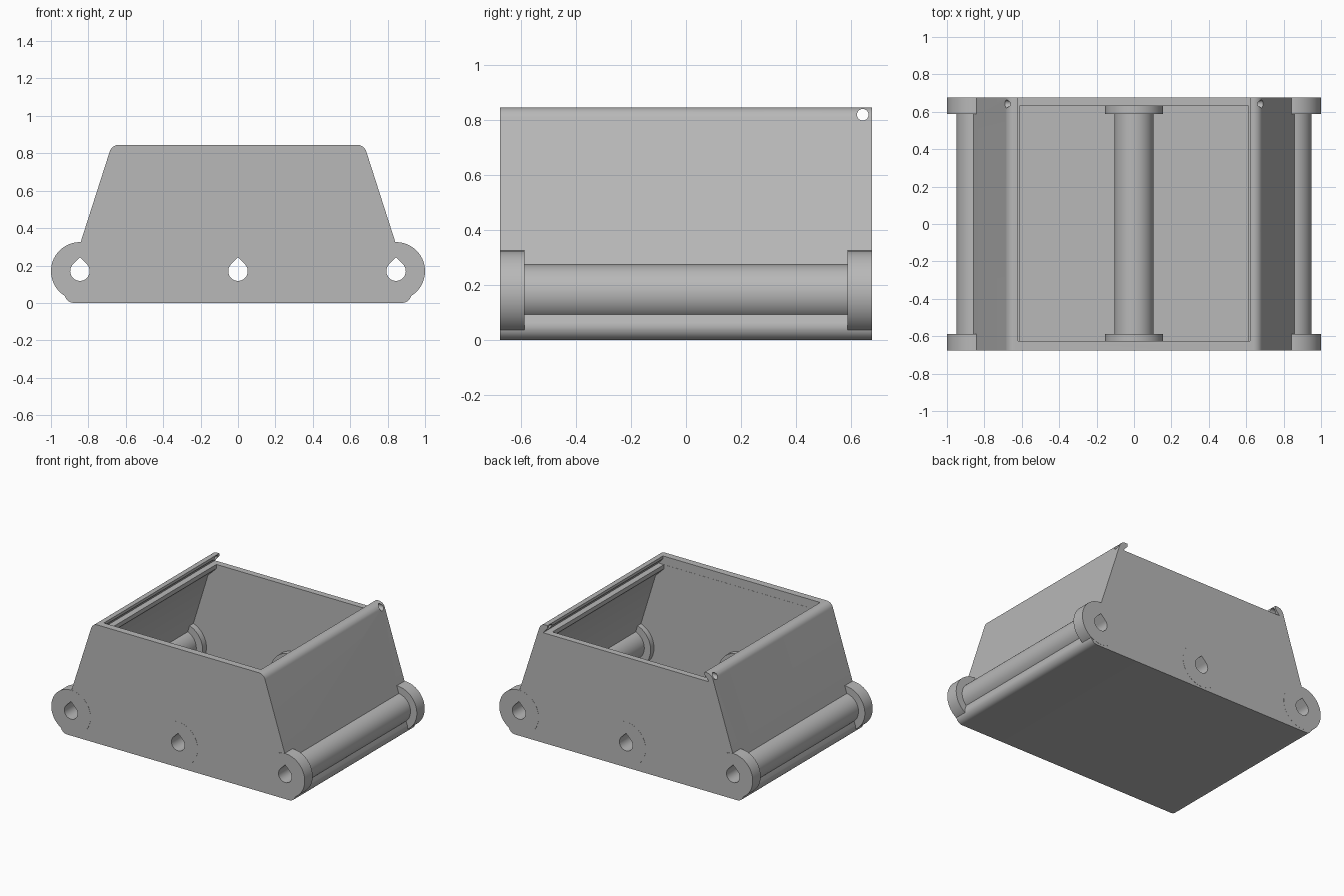
import bpy, bmesh, math

if "Cube" in bpy.data.objects:
    bpy.data.objects.remove(bpy.data.objects["Cube"])

grey = bpy.data.materials.new("matte grey")
grey.diffuse_color = (0.48, 0.48, 0.48, 1)
grey.use_nodes = True
grey.node_tree.nodes["Principled BSDF"].inputs["Base Color"].default_value = grey.diffuse_color
HALF_Y, AXLE_Z, AXLE_X = 0.675, 0.17, 0.845


def prism(name, pts, y0, y1):
    """Extrude an (x, z) outline along y."""
    bm = bmesh.new()
    face = bm.faces.new([bm.verts.new((x, y0, z)) for x, z in pts])
    out = bmesh.ops.extrude_face_region(bm, geom=[face])
    verts = [v for v in out["geom"] if isinstance(v, bmesh.types.BMVert)]
    bmesh.ops.translate(bm, vec=(0, y1 - y0, 0), verts=verts)
    bmesh.ops.recalc_face_normals(bm, faces=bm.faces)
    me = bpy.data.meshes.new(name)
    bm.to_mesh(me)
    bm.free()
    ob = bpy.data.objects.new(name, me)
    bpy.context.collection.objects.link(ob)
    me.materials.append(grey)
    return ob


def arc(cx, cz, r, a0, a1, n):
    return [(cx + r * math.cos(math.radians(a0 + (a1 - a0) * i / n)),
             cz + r * math.sin(math.radians(a0 + (a1 - a0) * i / n))) for i in range(n + 1)]


def disc(name, x, r, y0, y1):
    return prism(name, arc(x, AXLE_Z, r, 0, 360, 72)[:-1], y0, y1)


def mirrored(half):
    """Complete a right-hand outline, listed from bottom to top."""
    return half + [(-x, z) for x, z in reversed(half)]


def apply(target, tool, op):
    mod = target.modifiers.new(op, 'BOOLEAN')
    mod.object, mod.operation, mod.solver = tool, op, 'EXACT'
    bpy.context.view_layer.objects.active = target
    bpy.ops.object.modifier_apply(modifier=mod.name)
    bpy.data.objects.remove(tool)


# tapered body with rounded corners
outer = arc(0.877, 0.05, 0.05, -90, 17, 8) + arc(0.638, 0.795, 0.05, 17, 90, 10)
box = prism("box_body", mirrored(outer), -HALF_Y, HALF_Y)

# hollow inside, with a ledge under the lid slot
cavity = [(0.875, 0.05), (0.678, 0.69), (0.612, 0.755), (0.612, 0.80)]
apply(box, prism("cavity", mirrored(cavity), -0.625, 0.63), 'DIFFERENCE')

# dovetail slot for a sliding lid, open at the back
slot = [(0.655, 0.785), (0.62, 0.825), (0.62, 0.9)]
apply(box, prism("lid_slot", mirrored(slot), -0.626, 0.8), 'DIFFERENCE')

# axle tubes with end collars
for x in (-AXLE_X, 0, AXLE_X):
    apply(box, disc("axle_tube", x, 0.105, -0.65, 0.65), 'UNION')
    for s in (-1, 1):
        y0, y1 = sorted((s * 0.587, s * (HALF_Y + 0.001)))
        apply(box, disc("collar", x, 0.155, y0, y1), 'UNION')

# teardrop axle bores
for x in (-AXLE_X, 0, AXLE_X):
    drop = arc(x, AXLE_Z, 0.052, 135, 405, 36) + [(x, AXLE_Z + 0.0735)]
    apply(box, prism("bore", drop, -0.8, 0.8), 'DIFFERENCE')

# locking pin hole through both rims
pin = prism("pin_hole", arc(0, 0, 0.021, 0, 360, 32)[:-1], -1, 1)
pin.rotation_euler = (0, 0, math.pi / 2)
pin.location = (0, 0.642, 0.819)
bpy.context.view_layer.update()
apply(box, pin, 'DIFFERENCE')

# smooth curved faces, keep edges crisp
bpy.ops.object.select_all(action='DESELECT')
box.select_set(True)
bpy.context.view_layer.objects.active = box
bpy.ops.object.shade_smooth_by_angle(angle=math.radians(30))
